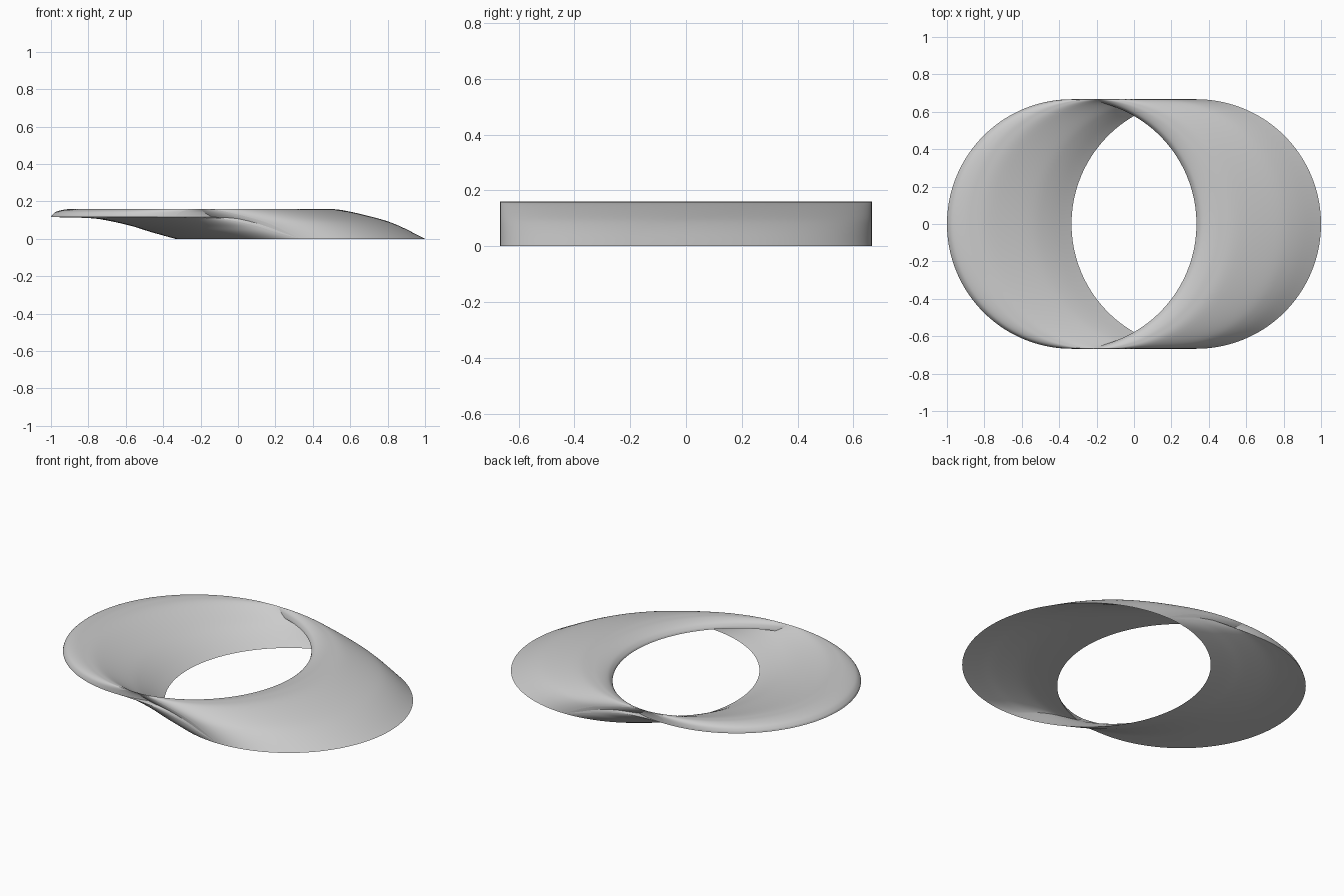
import bpy, bmesh, math
from mathutils import Vector

cube = bpy.data.objects.get("Cube")
if cube:
    bpy.data.objects.remove(cube, do_unlink=True)

RADIUS, SEGMENTS, STEPS = 0.667, 72, 5

grey = bpy.data.materials.new("light grey")
grey.use_nodes = True
colour = (0.6, 0.6, 0.6, 1)
grey.diffuse_color = colour
grey.node_tree.nodes["Principled BSDF"].inputs["Base Color"].default_value = colour

# Wing-shaped section (x, z): rounded nose at -x, thin tail at +x
UPPER = [(-0.333, 0.116), (-0.326, 0.129), (-0.303, 0.146), (-0.258, 0.157),
         (-0.2, 0.16), (-0.1, 0.152), (0.09, 0.107), (0.2, 0.067), (0.333, 0)]
LOWER = [(0.333, 0), (0.2, 0.037), (0.09, 0.071), (-0.07, 0.105),
         (-0.2, 0.114), (-0.333, 0.116)]


def smooth_path(points):
    """Catmull-Rom curve through the points, without its last point."""
    p = [Vector(q) for q in points]
    p = [2 * p[0] - p[1]] + p + [2 * p[-1] - p[-2]]
    out = []
    for a, b, c, d in zip(p, p[1:], p[2:], p[3:]):
        for i in range(STEPS):
            t = i / STEPS
            out.append(0.5 * (2 * b + (c - a) * t + (2 * a - 5 * b + 4 * c - d) * t**2
                              + (3 * b - a - 3 * c + d) * t**3))
    return out


SECTION = smooth_path(UPPER) + smooth_path(LOWER)


def half_ring(name, start, outward):
    """Carry the section, unrotated, along half a circle."""
    bm = bmesh.new()
    rings = []
    for i in range(SEGMENTS + 1):
        a = start + math.pi * i / SEGMENTS
        x, y = RADIUS * math.cos(a), RADIUS * math.sin(a)
        rings.append([bm.verts.new((x + q.x, y, q.y)) for q in SECTION])
    n = len(SECTION)
    for r, s in zip(rings, rings[1:]):
        for j in range(n):
            k = (j + 1) % n
            face = bm.faces.new((r[j], r[k], s[k], s[j]))
            if not outward:
                face.normal_flip()
    mesh = bpy.data.meshes.new(name)
    bm.to_mesh(mesh)
    bm.free()
    mesh.materials.append(grey)
    obj = bpy.data.objects.new(name, mesh)
    bpy.context.collection.objects.link(obj)
    bpy.ops.object.select_all(action="DESELECT")
    obj.select_set(True)
    bpy.context.view_layer.objects.active = obj
    bpy.ops.object.shade_smooth_by_angle(angle=math.radians(40))


# The section's upper side faces up on both halves
half_ring("left_half_ring", -math.pi / 2, False)
half_ring("right_half_ring", math.pi / 2, True)
